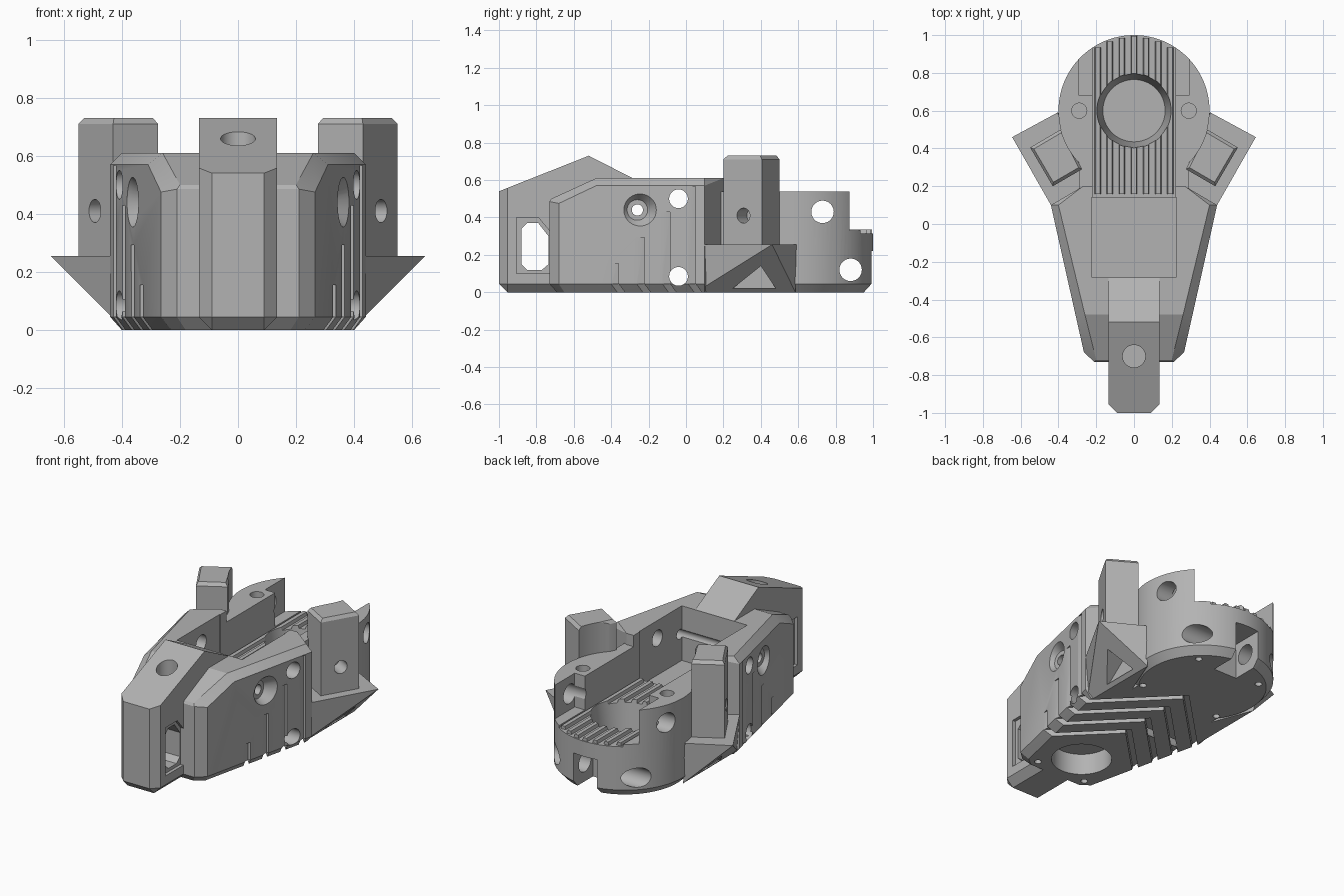
import bpy, bmesh, math
from mathutils import Vector

old = bpy.data.objects.get("Cube")
if old:
    bpy.data.objects.remove(old)

grey = bpy.data.materials.new("mid grey")
grey.use_nodes = True
colour = (0.45, 0.45, 0.45, 1)
grey.diffuse_color = colour
grey.node_tree.nodes["Principled BSDF"].inputs["Base Color"].default_value = colour


def finish(name, bm):
    bm.normal_update()
    bmesh.ops.recalc_face_normals(bm, faces=bm.faces)
    if bm.calc_volume(signed=True) < 0:
        bmesh.ops.reverse_faces(bm, faces=bm.faces)
    mesh = bpy.data.meshes.new(name)
    bm.to_mesh(mesh)
    bm.free()
    mesh.materials.append(grey)
    ob = bpy.data.objects.new(name, mesh)
    bpy.context.collection.objects.link(ob)
    return ob


def convex(name, pts, both=False):
    """Solid around a few corner points, optionally mirrored over x."""
    bm = bmesh.new()
    for p in list(pts) + ([(-x, y, z) for x, y, z in pts] if both else []):
        bm.verts.new(p)
    bmesh.ops.convex_hull(bm, input=bm.verts)
    loose = [v for v in bm.verts if not v.link_faces]
    bmesh.ops.delete(bm, geom=loose, context='VERTS')
    bmesh.ops.dissolve_limit(bm, angle_limit=0.01, verts=bm.verts, edges=bm.edges)
    return finish(name, bm)


def prism(name, outline, lo, hi, axis="z"):
    """Extrude an outline: (x, y) along z, or (y, z) along x."""
    bm = bmesh.new()
    put = (lambda a, b, h: (a, b, h)) if axis == "z" else (lambda a, b, h: (h, a, b))
    low = [bm.verts.new(put(a, b, lo)) for a, b in outline]
    top = [bm.verts.new(put(a, b, hi)) for a, b in outline]
    bm.faces.new(low)
    bm.faces.new(top)
    for i in range(len(low)):
        j = (i + 1) % len(low)
        bm.faces.new((low[i], low[j], top[j], top[i]))
    return finish(name, bm)


def box(name, x0, x1, y0, y1, z0, z1):
    return prism(name, [(x0, y0), (x1, y0), (x1, y1), (x0, y1)], z0, z1)


def rod(name, a, b, r1, r2=None, sides=40):
    a, b = Vector(a), Vector(b)
    bm = bmesh.new()
    bmesh.ops.create_cone(bm, cap_ends=True, segments=sides, radius1=r1,
                          radius2=r1 if r2 is None else r2, depth=(b - a).length)
    turn = (b - a).to_track_quat('Z', 'Y').to_matrix().to_4x4()
    turn.translation = (a + b) / 2
    bm.transform(turn)
    return finish(name, bm)


def cut(ob, tools):
    for tool in tools:
        m = ob.modifiers.new("cut", 'BOOLEAN')
        m.operation, m.solver, m.object = 'DIFFERENCE', 'EXACT', tool
    mesh = bpy.data.meshes.new_from_object(
        ob.evaluated_get(bpy.context.evaluated_depsgraph_get()))
    ob.modifiers.clear()
    ob.data = mesh


# Tapered hull with chamfered edges and a sloping front
hull = convex("hull", [
    (.18, -.69, 0), (.23, -.65, 0), (.40, .1, 0), (.25, .19, 0),
    (.21, -.73, .045), (.265, -.68, .045), (.44, .1, .045),
    (.21, -.73, .485), (.265, -.68, .475), (.31, -.48, .57), (.44, .1, .57),
    (.2, -.72, .5), (.26, -.48, .61), (.40, .1, .61), (.27, .2, .61), (.27, .2, .05)], True)
neck = box("neck", -.29, .29, .1, .4, 0, .54)

# Nose block with a peaked top
nose = convex("nose", [
    (.09, -.955, 0), (.09, -.4, 0), (.135, -.4, .045), (.135, -.955, .045), (.09, -1, .045),
    (.09, -1, .54), (.135, -.955, .558), (.135, -.52, .73), (.135, -.285, .61),
    (.135, -.285, .1)], True)

# Round drum at the back
drum = rod("drum", (0, .6, .045), (0, .6, .54), .4, sides=96)
drum_foot = rod("drum_foot", (0, .6, 0), (0, .6, .045), .36, .4, sides=96)
parts = [hull, neck, nose, drum, drum_foot]

# Side brackets and their upright tabs
shape = rod("drum_clearance", (0, .6, .25), (0, .6, 1), .4, sides=96)
for s, side in ((1, "left"), (-1, "right")):
    parts.append(convex(side + "_bracket", [(s * x, y, z) for x, y, z in (
        (.44, .1, .255), (.645, .46, .255), (.405, .59, .255), (.24, .2, .255),
        (.42, .1, .03), (.39, .1, 0), (.39, .585, 0), (.24, .2, 0))]))
    foot = [Vector(p) for p in ((.43, .2), (.55, .405), (.38, .505), (.275, .29))]
    mid = sum(foot, Vector((0, 0))) / 4
    pts = [(s * p.x, p.y, z) for p in foot for z in (.2, .71)]
    pts += [(s * q.x, q.y, .73) for q in (mid + (p - mid) * .86 for p in foot)]
    tab = convex(side + "_tab", pts)
    cut(tab, [shape])
    parts.append(tab)

# Cavity, channel, pockets and openings
drum_pocket = rod("drum_pocket", (0, .6, .1), (0, .6, .36), .165, .2, 64)
cuts = [
    drum_pocket,
    box("cavity", -.225, .225, -.28, .14, .27, 1),
    box("channel", -.22, .22, .12, 1.1, .315, 1),
    box("wide_channel", -.29, .29, .68, 1.1, .33, 1),
    rod("belly_pocket", (0, -.46, -.1), (0, -.46, .13), .17, sides=64),
    rod("nose_hole", (0, -.7, .4), (0, -.7, 1), .06),
    box("rear_slot", -.08, .08, .8, 1.1, -.1, .22),
]
window = [(-.88, .15), (-.85, .12), (-.77, .12), (-.735, .15),
          (-.735, .3), (-.79, .37), (-.85, .37), (-.88, .34)]
cuts.append(prism("nose_window", window, -.3, .3, "x"))

# Cross holes through the sides, as y, z, radius
for y, z, r in ((-.04, .5, .05), (-.04, .085, .05), (-.26, .44, .03),
                (.73, .43, .06), (.88, .12, .06)):
    cuts.append(rod("cross_hole", (-1, y, z), (1, y, z), r))

for s in (1, -1):
    frame = [(-.905, .1), (-.731, .1), (-.731, .33), (-.79, .4), (-.905, .4)]
    cuts.append(prism("window_frame", frame, s * .115, s * .2, "x"))
    cuts.append(rod("counterbore", (s * .32, -.26, .44), (s * .42, -.26, .44), .055, .13))
    cuts.append(rod("drum_screw", (s * .29, .6, .42), (s * .29, .6, .7), .04))
    cuts.append(rod("tab_hole", (s * .4, .36, .41), (s * .62, .235, .41), .04))
    cuts.append(prism("bracket_window", [(.25, .02), (.4, .14), (.48, .02)],
                      s * .4, s * .8, "x"))
    for x, y in ((.17, -.64), (.27, .4), (.22, .83)):
        cuts.append(rod("bottom_screw", (s * x, y, -.1), (s * x, y, .06), .02, sides=16))

# Wedge slots that rise step by step and run on as chevrons below
for i in range(4):
    y = -.36 + .137 * i
    x = .337 + .031 * i
    w = .05
    for s in (1, -1):
        wedge = [(x - .009, y - w), (x - .015, y), (x + w, y), (x + w, y - w)]
        cuts.append(prism("side_slot", [(s * a, b) for a, b in wedge], -.1, .155 + .137 * i))
    e = x + .1
    chevron = [(-e, y - .15), (0, y + x - w), (e, y - .15),
               (e, y - .15 + w), (0, y + x), (-e, y - .15 + w)]
    cuts.append(prism("chevron", chevron, -.1, .045))

for part in parts:
    cut(part, cuts)

# Grip ribs on the channel floor, broken around the pocket
ribs = []
for i in range(7):
    x = (i - 3) * .064
    end = .6 + math.sqrt(.395 ** 2 - (abs(x) + .02) ** 2)
    rib = convex("grip_rib", [(x + d, y, z) for y in (.16, end)
                              for d, z in ((-.02, .3), (.02, .3), (-.012, .335), (.012, .335))])
    cut(rib, [drum_pocket])
    ribs.append(rib)

for helper in cuts + [shape]:
    bpy.data.objects.remove(helper)

# Smooth round walls, keep sharp edges
bpy.ops.object.select_all(action='DESELECT')
for ob in parts + ribs:
    ob.select_set(True)
bpy.context.view_layer.objects.active = hull
bpy.ops.object.shade_smooth_by_angle(angle=math.radians(20))
